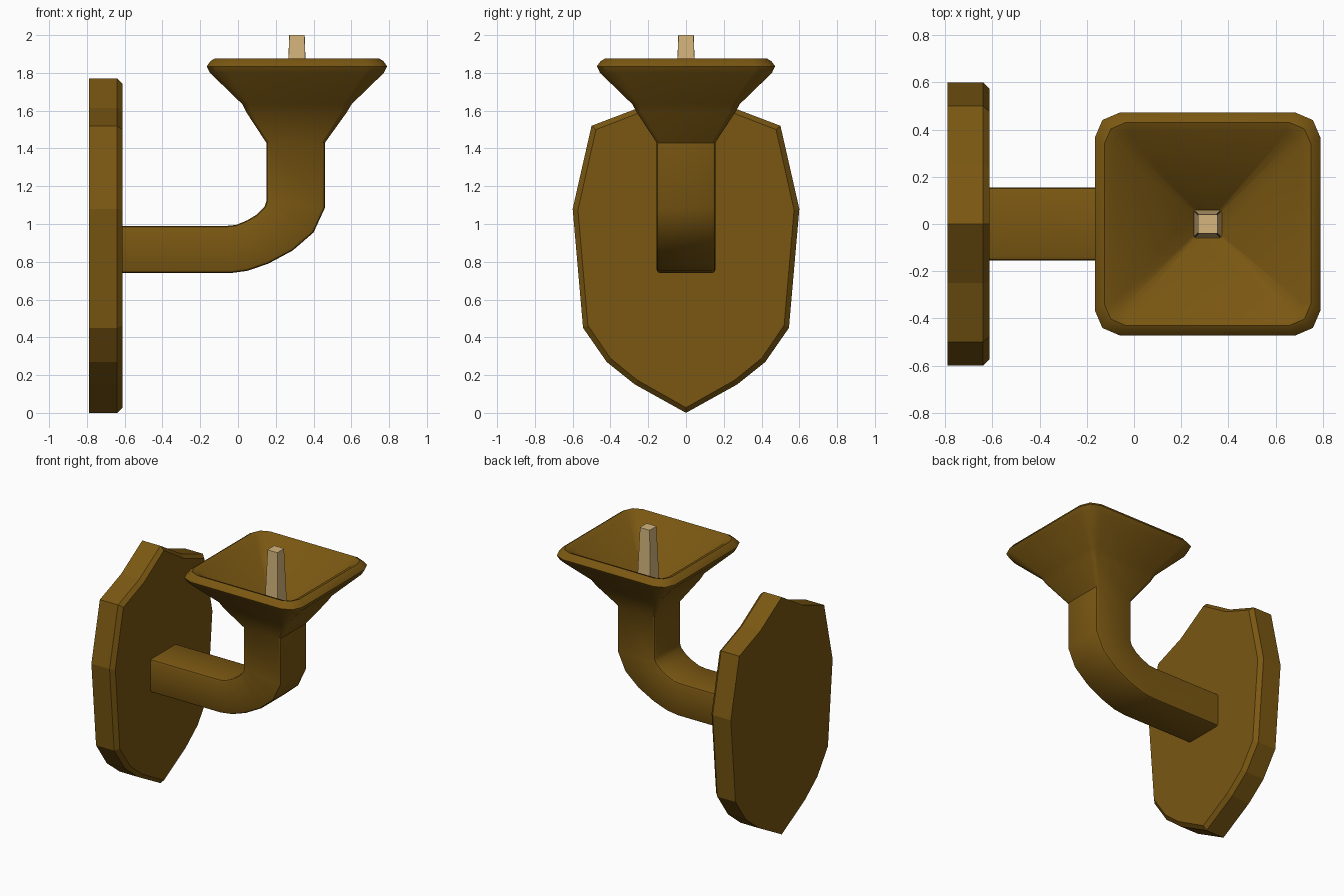
import bpy, bmesh
from mathutils import Vector

if "Cube" in bpy.data.objects:
    bpy.data.objects.remove(bpy.data.objects["Cube"])


def material(name, rgb):
    m = bpy.data.materials.new(name)
    m.diffuse_color = (*rgb, 1)
    m.use_nodes = True
    m.node_tree.nodes["Principled BSDF"].inputs["Base Color"].default_value = m.diffuse_color
    return m


bronze = material("aged bronze", (0.195, 0.096, 0.006))
wax = material("candle wax", (0.66, 0.46, 0.20))


def loft(name, rings, mat, smooth=0.6):
    """Skin a list of equal-length vertex rings and cap both ends."""
    bm = bmesh.new()
    loops = [[bm.verts.new(p) for p in ring] for ring in rings]
    n = len(loops[0])
    for a, b in zip(loops, loops[1:]):
        for i in range(n):
            j = (i + 1) % n
            bm.faces.new((a[i], a[j], b[j], b[i]))
    bm.faces.new(loops[0])
    bm.faces.new(loops[-1])
    bmesh.ops.recalc_face_normals(bm, faces=bm.faces)
    me = bpy.data.meshes.new(name)
    bm.to_mesh(me)
    bm.free()
    me.materials.append(mat)
    ob = bpy.data.objects.new(name, me)
    bpy.context.collection.objects.link(ob)
    if smooth:
        bpy.ops.object.select_all(action='DESELECT')
        ob.select_set(True)
        bpy.context.view_layer.objects.active = ob
        bpy.ops.object.shade_smooth_by_angle(angle=smooth)
    return ob


def section(outer, inner, half_y, r):
    """Rounded rectangle spanning two points in the xz plane."""
    p, q = Vector((outer[0], 0, outer[1])), Vector((inner[0], 0, inner[1]))
    c, hu = (p + q) / 2, (q - p).length / 2
    u, v = (q - p).normalized(), Vector((0, 1, 0))
    ring = []
    for su, sv in ((1, 1), (-1, 1), (-1, -1), (1, -1)):
        corner = [(hu, half_y - r), (hu - 0.3 * r, half_y - 0.3 * r), (hu - r, half_y)]
        if su * sv < 0:
            corner.reverse()
        ring += [c + u * (su * a) + v * (sv * b) for a, b in corner]
    return ring


# Shield-shaped wall plate with a chamfered front edge
half = [(0.27, 0.15), (0.42, 0.27), (0.545, 0.45), (0.6, 1.08), (0.5, 1.52), (0.25, 1.615)]
outline = [(0, 0)] + half + [(0, 1.77)] + [(-y, z) for y, z in reversed(half)]


def plate_ring(x, inset):
    sy, sz = 1 - inset / 0.6, 1 - inset / 0.885
    return [(x, y * sy, 0.885 + (z - 0.885) * sz) for y, z in outline]


loft("wall_plate", [plate_ring(-0.79, 0), plate_ring(-0.64, 0), plate_ring(-0.612, 0.028)],
     bronze, smooth=0)

# Curved square arm flaring into the cup: outer and inner bend points
bend = [((-0.63, 0.74), (-0.63, 0.99)), ((-0.04, 0.74), (-0.06, 0.99)),
        ((0.05, 0.752), (-0.01, 0.995)), ((0.16, 0.79), (0.05, 1.02)),
        ((0.29, 0.86), (0.10, 1.05)), ((0.40, 0.955), (0.14, 1.09)),
        ((0.46, 1.085), (0.15, 1.12))]
rings = [section(p, q, 0.155, 0.018) for p, q in bend]

# Cup rings: height, half x, half y, centre x, corner radius
cup = [(1.43, 0.155, 0.155, 0.305, 0.018), (1.59, 0.265, 0.26, 0.31, 0.03),
       (1.635, 0.29, 0.285, 0.312, 0.04), (1.80, 0.46, 0.455, 0.312, 0.10),
       (1.835, 0.4775, 0.472, 0.312, 0.105), (1.862, 0.458, 0.452, 0.312, 0.10),
       (1.875, 0.437, 0.43, 0.312, 0.09), (1.858, 0.397, 0.39, 0.312, 0.06),
       (1.52, 0.06, 0.06, 0.312, 0.012)]
rings += [section((cx + hx, z), (cx - hx, z), hy, r) for z, hx, hy, cx, r in cup]
loft("arm_and_cup", rings, bronze)

# Tapered square candle
loft("candle", [section((0.312 + h, z), (0.312 - h, z), h, 0.004)
                for z, h in ((1.5, 0.058), (2.0, 0.041))], wax, smooth=0)
